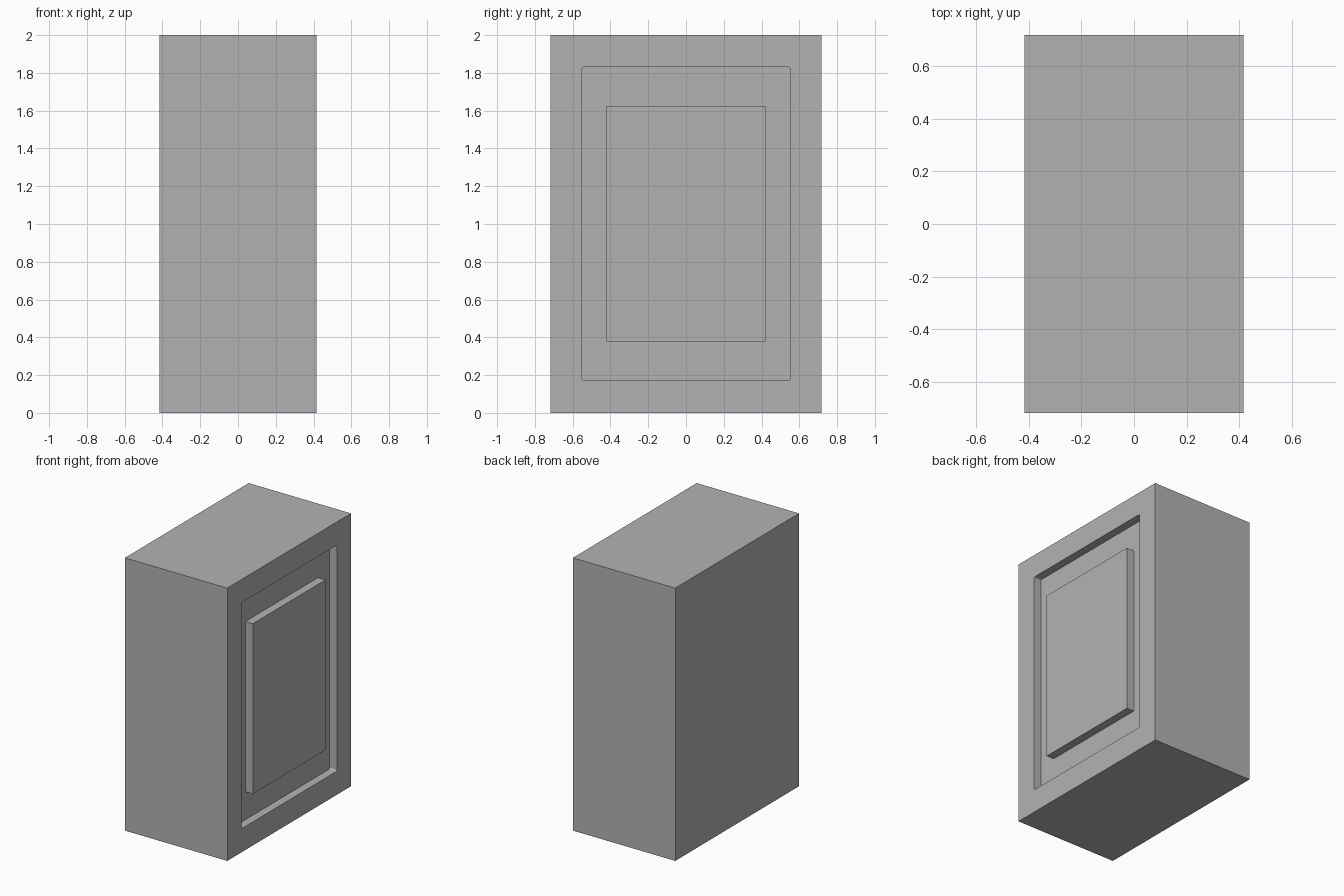
import bpy
import bmesh

default = bpy.data.objects.get("Cube")
if default:
    bpy.data.objects.remove(default, do_unlink=True)

grey = bpy.data.materials.new("plain grey")
grey.use_nodes = True
colour = (0.45, 0.45, 0.45, 1)
grey.diffuse_color = colour
grey.node_tree.nodes["Principled BSDF"].inputs["Base Color"].default_value = colour


def box(name, low, high, corner=0):
    """Box between two corners; corner rounds the edges running along x."""
    bm = bmesh.new()
    bmesh.ops.create_cube(bm, size=1)
    for v in bm.verts:
        v.co = [l + (c + 0.5) * (h - l) for l, c, h in zip(low, v.co, high)]
    if corner:
        edges = [e for e in bm.edges
                 if abs(e.verts[0].co.x - e.verts[1].co.x) > 0.01]
        bmesh.ops.bevel(bm, geom=edges, offset=corner, segments=3,
                        profile=0.5, affect='EDGES')
    mesh = bpy.data.meshes.new(name)
    bm.to_mesh(mesh)
    bm.free()
    mesh.materials.append(grey)
    obj = bpy.data.objects.new(name, mesh)
    bpy.context.collection.objects.link(obj)
    return obj


half_x, half_y, height = 0.415, 0.717, 2
floor_x = half_x - 0.06

# Cabinet body with a shallow recess in its +x side
body = box("cabinet_body", (-half_x, -half_y, 0), (half_x, half_y, height))
cutter = box("recess_cutter", (floor_x, -0.554, 0.173),
             (half_x + 0.1, 0.554, 1.83), corner=0.012)
cutter.hide_render = True
cut = body.modifiers.new("recess", 'BOOLEAN')
cut.operation = 'DIFFERENCE'
cut.solver = 'EXACT'
cut.object = cutter
bpy.context.view_layer.objects.active = body
bpy.ops.object.modifier_apply(modifier=cut.name)
bpy.data.objects.remove(cutter, do_unlink=True)

# Raised panel inside the recess, flush with the side
box("raised_panel", (floor_x, -0.421, 0.378), (half_x, 0.421, 1.626))
